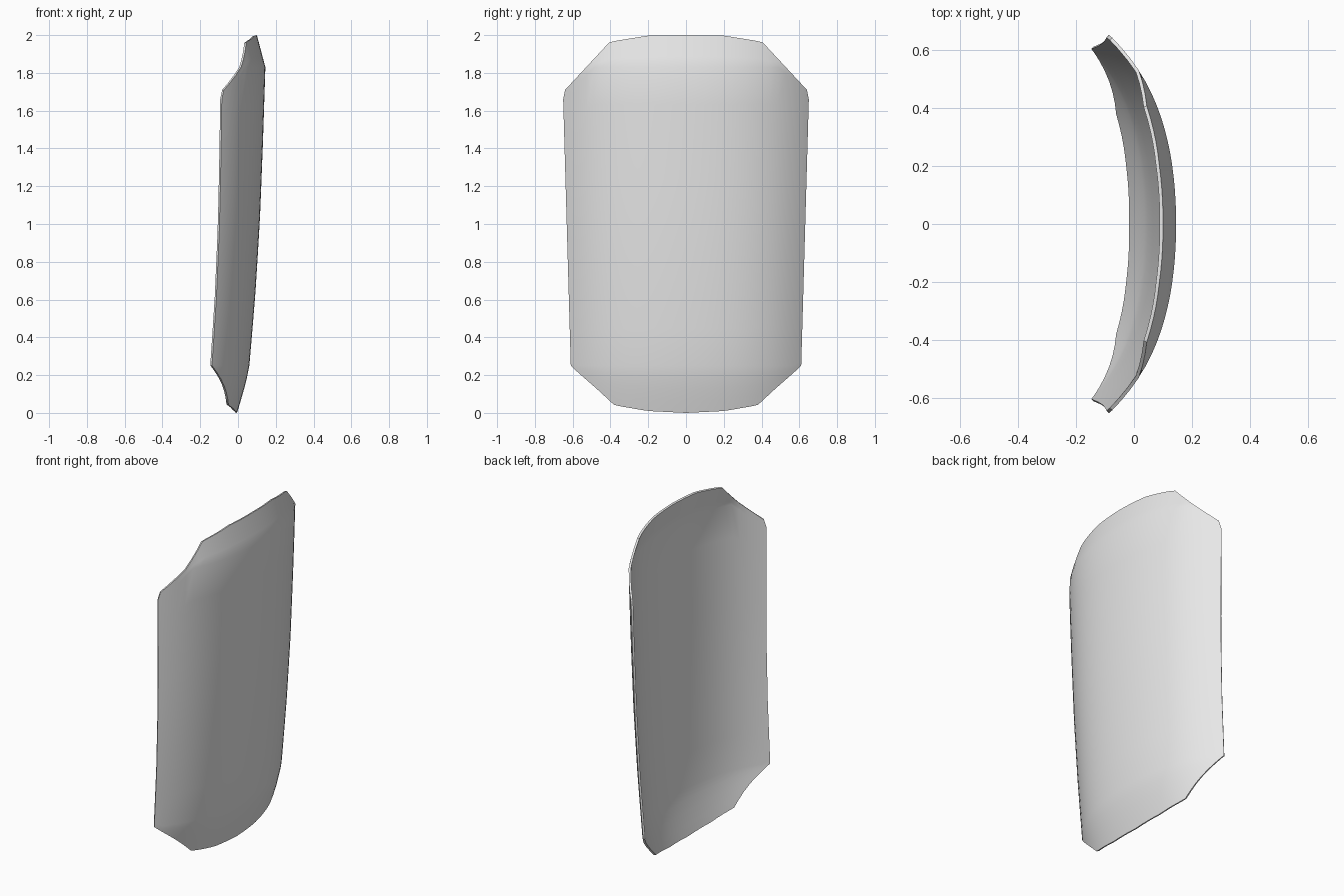
import bpy
import bmesh
from math import radians

cube = bpy.data.objects.get("Cube")
if cube:
    bpy.data.objects.remove(cube, do_unlink=True)

# Outline of the panel: height of the top and bottom edge across its half width
TOP = [(0, 2.0), (0.31, 1.997), (0.62, 1.965), (0.985, 1.71), (1, 1.66)]
BOTTOM = [(0, 0.0), (0.33, 0.01), (0.62, 0.04), (0.77, 0.125), (0.93, 0.21), (1, 0.25)]
# Lengthwise bow of the middle line, as (height, x)
BOW = [(0.25, 0.06), (0.6, 0.09), (1.0, 0.115), (1.4, 0.131), (1.83, 0.145)]
LOW_BEND, HIGH_BEND = 0.25, 1.83
THICKNESS = 0.012


def interpolate(points, value):
    """Piecewise linear lookup, clamped at both ends."""
    if value <= points[0][0]:
        return points[0][1]
    for (a, fa), (b, fb) in zip(points, points[1:]):
        if value <= b:
            return fa + (fb - fa) * (value - a) / (b - a)
    return points[-1][1]


def surface(u, z):
    """Point on the convex outer face."""
    k = min(max((z - LOW_BEND) / 1.4, 0), 1)
    y = u * (0.61 + 0.04 * k)
    x = interpolate(BOW, z)
    x -= (0.134 * u**2 + 0.091 * u**4) * (0.88 + 0.12 * k)
    x -= 0.045 * max(z - HIGH_BEND, 0) / 0.17
    x -= 0.065 * (max(LOW_BEND - z, 0) / LOW_BEND) ** 1.2
    return x, y, z


def column_heights(u):
    """Rows that follow the outline and the two bend lines."""
    low, high = interpolate(BOTTOM, abs(u)), interpolate(TOP, abs(u))
    low_bend = max(LOW_BEND, low + 0.03)
    high_bend = min(HIGH_BEND, high - 0.04)
    heights = [low + (low_bend - low) * i / 4 for i in range(4)]
    heights += [low_bend + (high_bend - low_bend) * i / 8 for i in range(8)]
    heights += [high_bend + (high - high_bend) * i / 3 for i in range(4)]
    return heights


# Curved panel sheet
half = [i / 16 for i in range(1, 16)] + [0.985, 1]
columns = [-u for u in reversed(half)] + [0] + half
bm = bmesh.new()
grid = [[bm.verts.new(surface(u, z)) for z in column_heights(u)] for u in columns]
for left, right in zip(grid, grid[1:]):
    for j in range(len(left) - 1):
        bm.faces.new((left[j], right[j], right[j + 1], left[j + 1]))
mesh = bpy.data.meshes.new("curved_panel")
bm.to_mesh(mesh)
bm.free()

panel = bpy.data.objects.new("curved_panel", mesh)
bpy.context.collection.objects.link(panel)
bpy.ops.object.select_all(action="DESELECT")
panel.select_set(True)
bpy.context.view_layer.objects.active = panel

# Plate thickness toward the hollow side
solid = panel.modifiers.new("thickness", "SOLIDIFY")
solid.thickness = THICKNESS
solid.offset = -1
bpy.ops.object.modifier_apply(modifier=solid.name)
bpy.ops.object.shade_smooth_by_angle(angle=radians(35))

# Plain grey
grey = bpy.data.materials.new("light_grey")
grey.use_nodes = True
colour = (0.8, 0.8, 0.8, 1)
grey.diffuse_color = colour
grey.node_tree.nodes["Principled BSDF"].inputs["Base Color"].default_value = colour
mesh.materials.append(grey)
